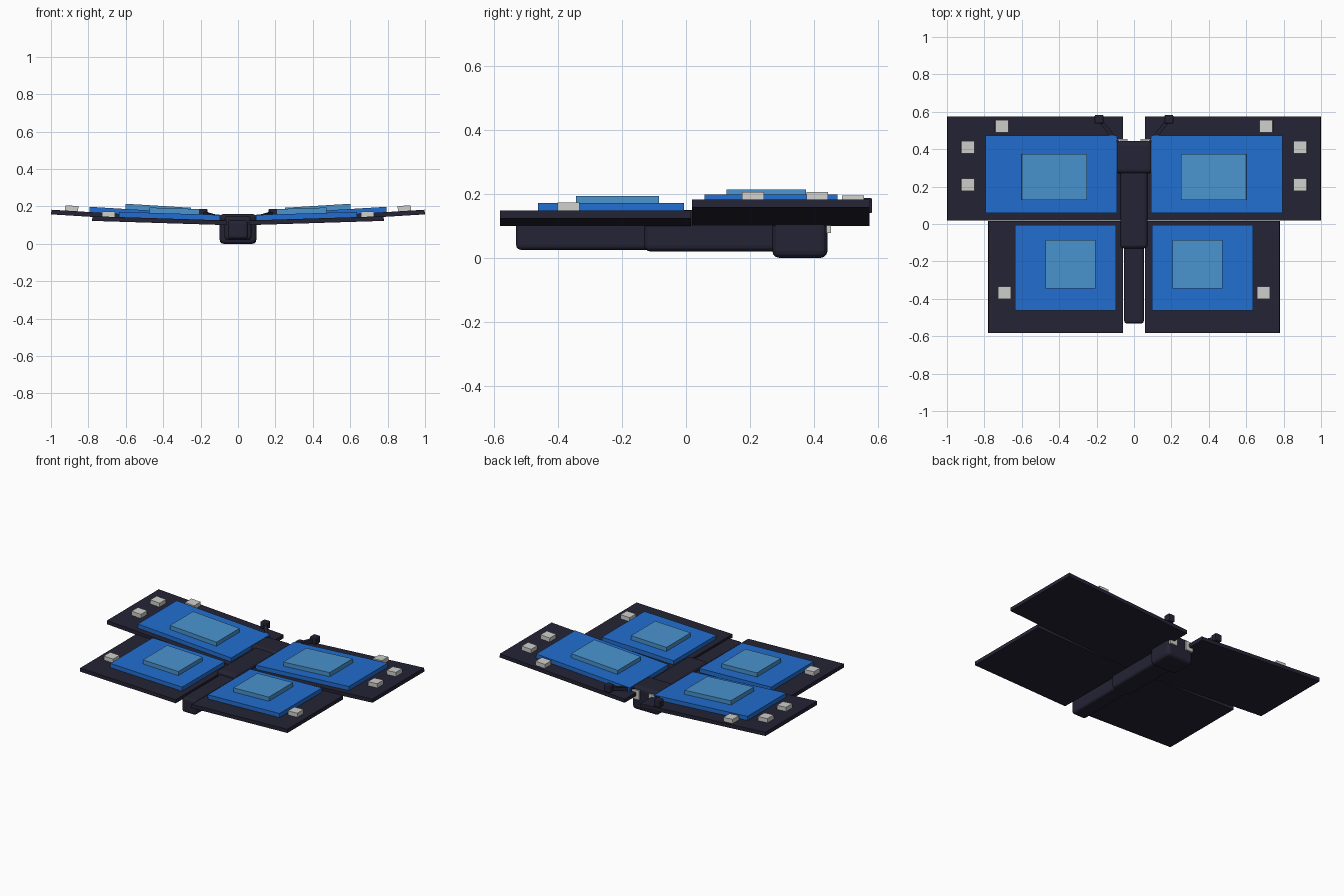
import bpy, bmesh, math
from mathutils import Matrix, Vector

if "Cube" in bpy.data.objects:
    bpy.data.objects.remove(bpy.data.objects["Cube"])


def material(name, rgb):
    m = bpy.data.materials.new(name)
    m.diffuse_color = (*rgb, 1)
    m.use_nodes = True
    m.node_tree.nodes["Principled BSDF"].inputs["Base Color"].default_value = m.diffuse_color
    return m


DARK = material("dark navy", (0.018, 0.017, 0.035))
BLUE = material("wing blue", (0.016, 0.155, 0.63))
LIGHT = material("light blue", (0.068, 0.295, 0.62))
WHITE = material("pale grey", (0.62, 0.62, 0.60))


def box(name, lo, hi, mat, matrix=Matrix(), bevel=0.0):
    """Axis-aligned box between two corners, then moved by matrix."""
    lo, hi = Vector(lo), Vector(hi)
    bm = bmesh.new()
    bmesh.ops.create_cube(bm, size=1)
    for v in bm.verts:
        v.co = Vector(a * b for a, b in zip(v.co, hi - lo)) + (lo + hi) / 2
    if bevel:
        bmesh.ops.bevel(bm, geom=bm.edges[:], offset=bevel, segments=3,
                        profile=0.5, affect='EDGES')
    bm.transform(matrix)
    if matrix.determinant() < 0:
        bmesh.ops.reverse_faces(bm, faces=bm.faces[:])
    me = bpy.data.meshes.new(name)
    bm.to_mesh(me)
    bm.free()
    me.materials.append(mat)
    ob = bpy.data.objects.new(name, me)
    bpy.context.collection.objects.link(ob)
    return ob


# body segments
box("abdomen", (-0.053, -0.532, 0.025), (0.053, -0.10, 0.125), DARK, bevel=0.016)
box("thorax", (-0.072, -0.13, 0.02), (0.072, 0.30, 0.15), DARK, bevel=0.018)
box("head", (-0.098, 0.27, 0.0), (0.098, 0.443, 0.16), DARK, bevel=0.022)

T = 0.025   # wing thickness
P = 0.028   # thickness of each raised panel
ROOT = Vector((0.06, 0, 0.10))

# name, tilt, wing rect, blue rect, light rect (x0, x1, y0, y1), spot centres
WINGS = [
    ("fore_wing", 3.5, (0.06, 1.001, 0.018, 0.574), (0.095, 0.798, 0.058, 0.474),
     (0.256, 0.606, 0.127, 0.375), [(0.893, 0.411), (0.893, 0.210), (0.71, 0.523)]),
    ("hind_wing", 1.8, (0.06, 0.78, -0.583, 0.016), (0.098, 0.638, -0.463, -0.006),
     (0.209, 0.476, -0.345, -0.085), [(0.694, -0.368)]),
]

for side, s in (("right", 1), ("left", -1)):
    mirror = Matrix.Diagonal((s, 1, 1, 1))
    for name, tilt, wing, blue, light, spots in WINGS:
        # wings tilt upward about their root
        m = (mirror @ Matrix.Translation(ROOT)
             @ Matrix.Rotation(-math.radians(tilt), 4, 'Y') @ Matrix.Translation(-ROOT))

        def slab(part, r, z0, z1, mat):
            box(f"{side}_{name}{part}", (r[0], r[2], ROOT.z + z0),
                (r[1], r[3], ROOT.z + z1), mat, m)

        slab("", wing, 0, T, DARK)
        slab("_panel", blue, T - 0.003, T + P, BLUE)
        slab("_inner_panel", light, T + P - 0.003, T + 2 * P, LIGHT)
        for i, (x, y) in enumerate(spots):
            slab(f"_spot_{i}", (x - 0.035, x + 0.035, y - 0.034, y + 0.034),
                 T - 0.003, T + P, WHITE)

    # eyes on the end of the head
    box(f"{side}_eye", (0.035, 0.42, 0.078), (0.088, 0.454, 0.14), WHITE, mirror)

    # antenna: slim stalk with a block at the tip
    a, b = Vector((0.075, 0.42, 0.13)), Vector((0.187, 0.56, 0.163))
    d = b - a
    stalk = mirror @ Matrix.Translation(a) @ d.to_track_quat('Y', 'Z').to_matrix().to_4x4()
    box(f"{side}_antenna", (-0.011, 0, -0.011), (0.011, d.length, 0.011), DARK, stalk)
    box(f"{side}_antenna_tip", (0.164, 0.538, 0.14), (0.21, 0.583, 0.187),
        DARK, mirror, bevel=0.005)
